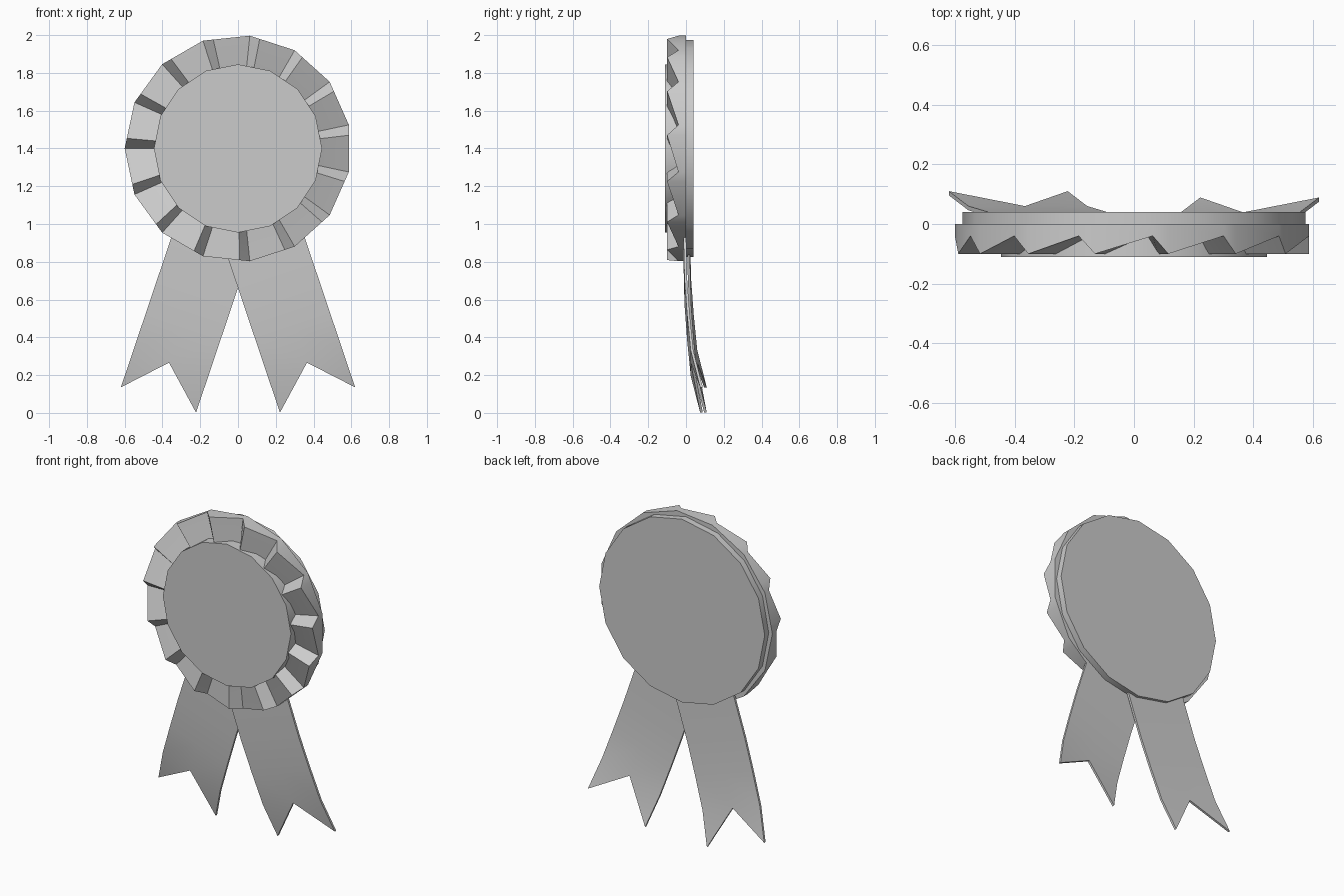
import bpy, bmesh, math
from mathutils import Vector

if "Cube" in bpy.data.objects:
    bpy.data.objects.remove(bpy.data.objects["Cube"])

CZ = 1.4  # height of the rosette centre


def finish(bm, name):
    bmesh.ops.recalc_face_normals(bm, faces=bm.faces[:])
    mesh = bpy.data.meshes.new(name)
    bm.to_mesh(mesh)
    bm.free()
    ob = bpy.data.objects.new(name, mesh)
    bpy.context.collection.objects.link(ob)
    bpy.ops.object.select_all(action='DESELECT')
    ob.select_set(True)
    bpy.context.view_layer.objects.active = ob
    bpy.ops.object.shade_smooth_by_angle(angle=math.radians(30))
    return ob


def disc(name, radius, y_front, y_back, sides=16):
    bm = bmesh.new()
    ring = [bm.verts.new((radius * math.sin(math.tau * i / sides), y_front,
                          CZ + radius * math.cos(math.tau * i / sides)))
            for i in range(sides)]
    face = bm.faces.new(ring)
    ext = bmesh.ops.extrude_face_region(bm, geom=[face], use_keep_orig=True)
    new = [v for v in ext['geom'] if isinstance(v, bmesh.types.BMVert)]
    bmesh.ops.translate(bm, verts=new, vec=(0, y_back - y_front, 0))
    return finish(bm, name)


# Pleated ring: 15 saw-tooth pleats, each a recessed corner and a raised ridge
def pleated_ring(name, count=15, radius=0.6, inner=0.7, ridge=0.22):
    corners = [Vector((radius * math.cos(a), 0, radius * math.sin(a)))
               for a in (math.pi - math.tau * i / count for i in range(count))]
    outline = []
    for i, c in enumerate(corners):
        outline.append((c, -0.04))
        outline.append((c.lerp(corners[(i + 1) % count], ridge), -0.1))
    bm = bmesh.new()

    def ring(scale, flat=False):
        return [bm.verts.new((p.x * scale, 0 if flat else y, CZ + p.z * scale))
                for p, y in outline]

    front, hole, back = ring(1), ring(inner), ring(1, True)
    centre = bm.verts.new((0, -0.07, CZ))
    n = len(outline)
    for i in range(n):
        j = (i + 1) % n
        bm.faces.new((front[i], front[j], hole[j], hole[i]))
        bm.faces.new((front[j], front[i], back[i], back[j]))
        bm.faces.new((hole[i], hole[j], centre))
    bm.faces.new(back)
    return finish(bm, name)


# Ribbon tail: rows along its length bending backwards, notched at the end
def ribbon(name, side, y_shift, thick=0.014, half=0.21):
    ang = math.radians(18.6)
    rows = [(0.45, 0.005), (0.8, 0.013), (1.0, 0.027), (1.2, 0.046), (1.405, 0.096)]
    bm = bmesh.new()

    def vert(s, w, y):
        x = s * math.sin(ang) + w * math.cos(ang) - 0.027
        z = CZ - s * math.cos(ang) + w * math.sin(ang)
        return bm.verts.new((side * x, y + y_shift, z))

    grid = [[vert(s, w, y) for w in (-half, 0.01, half)] for s, y in rows[:-1]]
    for a, b in zip(grid, grid[1:]):
        for k in (0, 1):
            bm.faces.new((a[k], a[k + 1], b[k + 1], b[k]))
    left, notch, right = grid[-1]
    s, y = rows[-1]
    bm.faces.new((left, notch, vert(s, -half, y)))
    bm.faces.new((notch, right, vert(s, half, y)))
    ext = bmesh.ops.extrude_face_region(bm, geom=bm.faces[:], use_keep_orig=True)
    new = [v for v in ext['geom'] if isinstance(v, bmesh.types.BMVert)]
    bmesh.ops.translate(bm, verts=new, vec=(0, thick, 0))
    return finish(bm, name)


pleated_ring("pleated_ring")
disc("centre_disc", 0.445, -0.11, -0.03)
disc("back_disc", 0.575, 0.0, 0.04)
ribbon("ribbon_left", -1, 0.0)
ribbon("ribbon_right", 1, -0.021)
